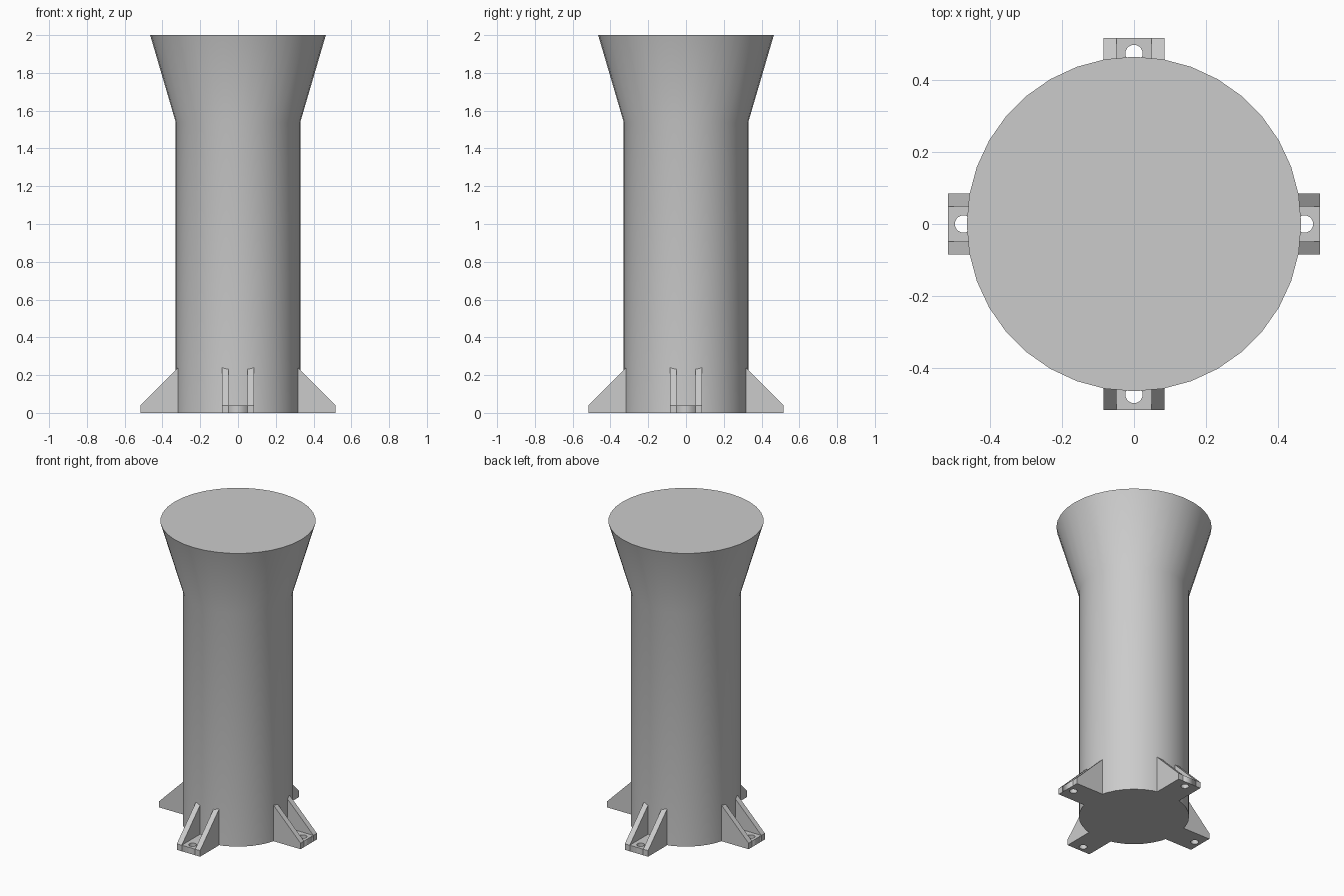
import bpy, bmesh, math
from mathutils import Matrix

cube = bpy.data.objects.get("Cube")
if cube:
    bpy.data.objects.remove(cube, do_unlink=True)

SIDES = 36
R_BODY, R_TOP = 0.33, 0.465
Z_FLARE, Z_TOP = 1.54, 2.0
R_IN, R_OUT = 0.31, 0.517            # radial extent of the feet
HALF_W, RIB_W, PLATE_H = 0.085, 0.036, 0.04
HOLE_R, HOLE_AT = 0.024, 0.474

grey = bpy.data.materials.new("plain_grey")
grey.use_nodes = True
colour = (0.6, 0.6, 0.6, 1)
grey.diffuse_color = colour
grey.node_tree.nodes["Principled BSDF"].inputs["Base Color"].default_value = colour


def add_object(name, mesh):
    obj = bpy.data.objects.new(name, mesh)
    bpy.context.collection.objects.link(obj)
    if not mesh.materials:
        mesh.materials.append(grey)
    return obj


def mesh_from(bm, name):
    bmesh.ops.recalc_face_normals(bm, faces=bm.faces)
    mesh = bpy.data.meshes.new(name)
    bm.to_mesh(mesh)
    bm.free()
    return mesh


def column_mesh():
    """Closed round column with a flared top."""
    bm = bmesh.new()
    rings = []
    for r, z in ((R_BODY, 0), (R_BODY, Z_FLARE), (R_TOP, Z_TOP)):
        angles = [math.tau * i / SIDES for i in range(SIDES)]
        rings.append([bm.verts.new((r * math.cos(a), r * math.sin(a), z)) for a in angles])
    for low, high in zip(rings, rings[1:]):
        for i in range(SIDES):
            j = (i + 1) % SIDES
            bm.faces.new((low[i], low[j], high[j], high[i]))
    bm.faces.new(rings[0])
    bm.faces.new(rings[-1])
    return mesh_from(bm, "column")


def rib_mesh(x):
    """Triangular gusset, an extruded side profile."""
    bm = bmesh.new()
    top = PLATE_H + R_OUT - R_IN
    profile = ((R_IN, 0), (R_OUT, 0), (R_OUT, PLATE_H), (R_IN, top))
    face = bm.faces.new([bm.verts.new((x, -r, z)) for r, z in profile])
    out = bmesh.ops.extrude_face_region(bm, geom=[face])
    moved = [v for v in out["geom"] if isinstance(v, bmesh.types.BMVert)]
    bmesh.ops.translate(bm, verts=moved, vec=(RIB_W, 0, 0))
    return mesh_from(bm, "rib")


def plate_mesh():
    """Foot plate between the ribs, with a bolt hole, from a filled outline."""
    curve = bpy.data.curves.new("plate_outline", "CURVE")
    curve.dimensions = "2D"
    curve.fill_mode = "BOTH"
    curve.extrude = PLATE_H / 2
    w = HALF_W - RIB_W
    outline = [(-w, -R_OUT), (w, -R_OUT), (w, -R_IN), (-w, -R_IN)]
    hole = [(HOLE_R * math.cos(math.tau * i / 24), HOLE_R * math.sin(math.tau * i / 24) - HOLE_AT)
            for i in range(24)]
    for points in (outline, hole):
        spline = curve.splines.new("POLY")
        spline.points.add(len(points) - 1)
        for p, (x, y) in zip(spline.points, points):
            p.co = (x, y, PLATE_H / 2, 1)
        spline.use_cyclic_u = True
    helper = bpy.data.objects.new("plate_outline", curve)
    mesh = bpy.data.meshes.new_from_object(helper)
    bpy.data.objects.remove(helper)
    bpy.data.curves.remove(curve)
    # Centre the slab on its own thickness, then lift it onto the ground
    bm = bmesh.new()
    bm.from_mesh(mesh)
    bpy.data.meshes.remove(mesh)
    bmesh.ops.remove_doubles(bm, verts=bm.verts, dist=0.0001)
    lowest = min(v.co.z for v in bm.verts)
    bmesh.ops.translate(bm, verts=bm.verts, vec=(0, 0, -lowest))
    return mesh_from(bm, "plate")


# Flared column
column = add_object("column", column_mesh())
bpy.ops.object.select_all(action="DESELECT")
column.select_set(True)
bpy.context.view_layer.objects.active = column
bpy.ops.object.shade_smooth_by_angle(angle=math.radians(30))

# Four bolted feet, each a plate between two ribs
parts = {
    "foot_plate": plate_mesh(),
    "foot_rib_right": rib_mesh(-HALF_W),
    "foot_rib_left": rib_mesh(HALF_W - RIB_W),
}
for i, side in enumerate(("front", "left", "back", "right")):
    for name, mesh in parts.items():
        foot = add_object(side + "_" + name, mesh)
        foot.matrix_world = Matrix.Rotation(i * math.pi / 2, 4, "Z")
